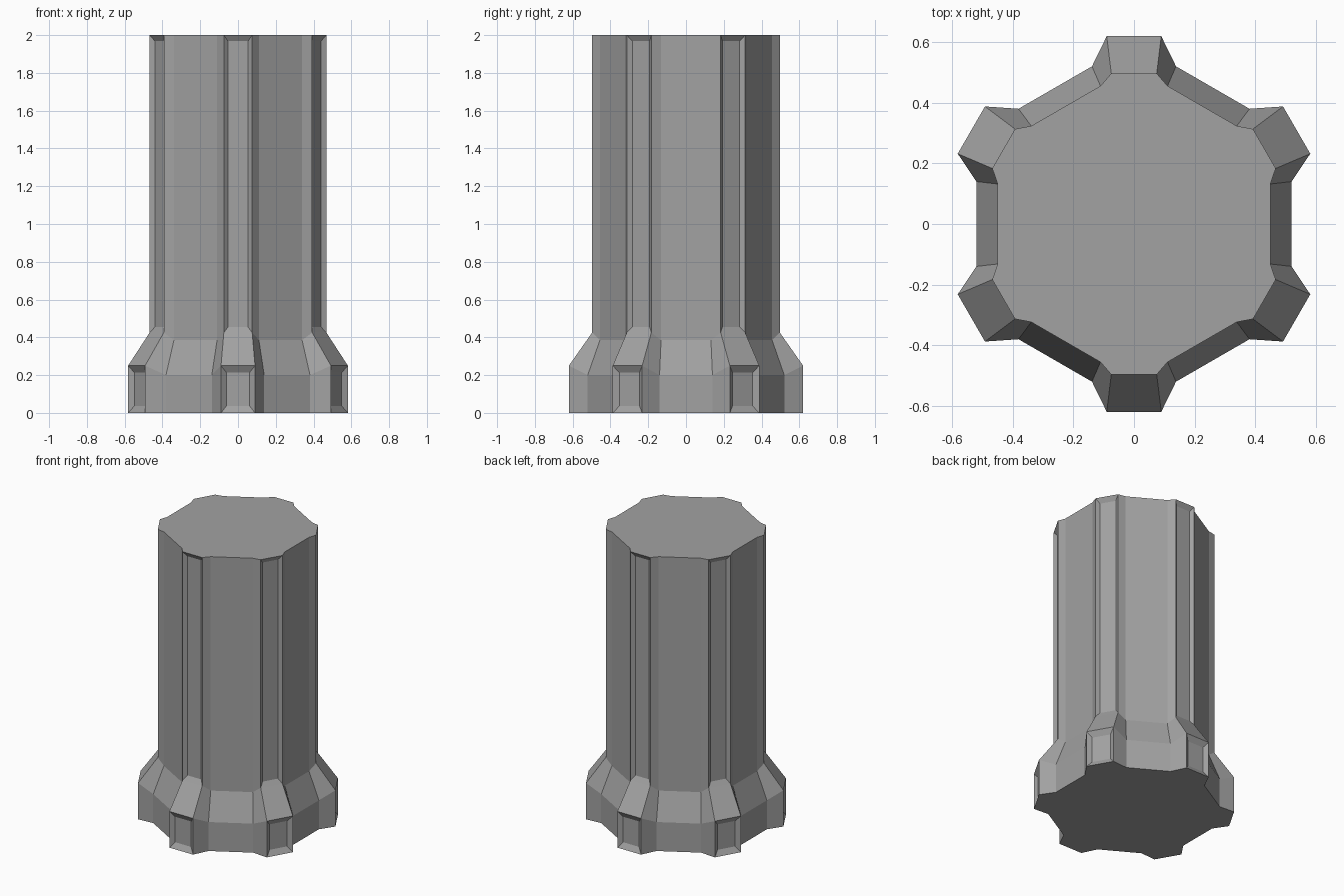
import bpy, bmesh
from mathutils import Matrix, Vector
from math import radians

cube = bpy.data.objects.get("Cube")
if cube:
    bpy.data.objects.remove(cube)

grey = bpy.data.materials.new("stone grey")
grey.use_nodes = True
colour = (0.36, 0.36, 0.36, 1)
grey.diffuse_color = colour
grey.node_tree.nodes["Principled BSDF"].inputs["Base Color"].default_value = colour

# Each level: rib radius, rib half width, rib height,
# wall distance, wall half width, wall height
LEVELS = [
    (0.62, 0.09, 0.0, 0.52, 0.14, 0.0),
    (0.62, 0.09, 0.25, 0.52, 0.14, 0.20),
    (0.497, 0.075, 0.425, 0.45, 0.132, 0.385),
    (0.497, 0.075, 2.0, 0.45, 0.132, 2.0),
]


def ring(bm, level):
    """Six-sided outline with a flat rib on every corner."""
    rib_r, rib_w, rib_z, wall_r, wall_w, wall_z = level
    verts = []
    for i in range(6):
        wall = Matrix.Rotation(radians(60 * i), 3, 'Z')
        rib = Matrix.Rotation(radians(60 * i + 30), 3, 'Z')
        for rot, r, w, z in ((wall, wall_r, wall_w, wall_z), (rib, rib_r, rib_w, rib_z)):
            for side in (-1, 1):
                verts.append(bm.verts.new(rot @ Vector((r, side * w, z))))
    return verts


def recess(bm, faces, inset, depth, low, high):
    """Sink a panel into each rib face, between two heights."""
    bmesh.ops.inset_individual(bm, faces=faces, thickness=inset, depth=-depth,
                               use_even_offset=True)
    for face in faces:
        middle = face.calc_center_median().z
        for v in face.verts:
            v.co.z = low if v.co.z < middle else high


# Ribbed column: flared foot, sloped shoulder and straight shaft
bm = bmesh.new()
rings = [ring(bm, level) for level in LEVELS]
foot_panels, shaft_panels = [], []
for n, (lower, upper) in enumerate(zip(rings, rings[1:])):
    for i in range(len(lower)):
        j = (i + 1) % len(lower)
        face = bm.faces.new((lower[i], lower[j], upper[j], upper[i]))
        if i % 4 == 2 and n == 0:
            foot_panels.append(face)
        elif i % 4 == 2 and n == 2:
            shaft_panels.append(face)
bm.faces.new(rings[-1])
bm.faces.new(list(reversed(rings[0])))
bm.normal_update()

# Sunken panels on the ribs
recess(bm, foot_panels, 0.029, 0.022, 0.037, 0.213)
recess(bm, shaft_panels, 0.022, 0.02, 0.455, 1.968)

mesh = bpy.data.meshes.new("ribbed_column")
bm.to_mesh(mesh)
bm.free()
mesh.materials.append(grey)
column = bpy.data.objects.new("ribbed_column", mesh)
bpy.context.collection.objects.link(column)
